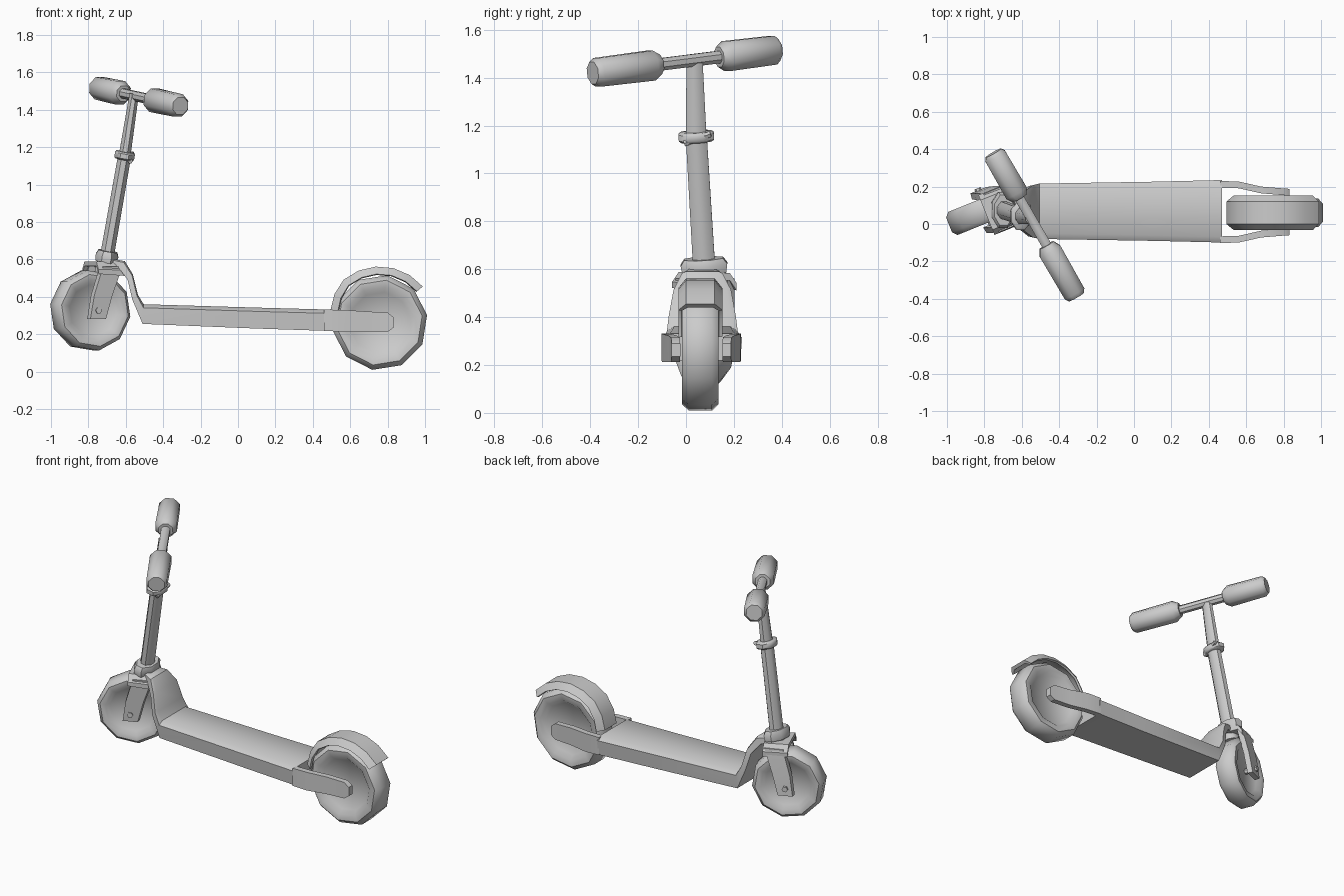
import bpy, bmesh
from math import sin, cos, pi, radians
from mathutils import Vector as V

if "Cube" in bpy.data.objects:
    bpy.data.objects.remove(bpy.data.objects["Cube"])


def loft(name, rings, closed=False, angle=45):
    """Skin a row of equal-length rings; cap the ends unless closed."""
    bm = bmesh.new()
    vs = [[bm.verts.new(p) for p in r] for r in rings]
    n = len(vs[0])
    count = len(vs) if closed else len(vs) - 1
    for i in range(count):
        a, b = vs[i], vs[(i + 1) % len(vs)]
        for j in range(n):
            k = (j + 1) % n
            bm.faces.new((a[j], a[k], b[k], b[j]))
    if not closed:
        bm.faces.new(vs[0])
        bm.faces.new(vs[-1])
    bmesh.ops.recalc_face_normals(bm, faces=bm.faces)
    me = bpy.data.meshes.new(name)
    bm.to_mesh(me)
    bm.free()
    ob = bpy.data.objects.new(name, me)
    bpy.context.collection.objects.link(ob)
    bpy.ops.object.select_all(action='DESELECT')
    ob.select_set(True)
    bpy.context.view_layer.objects.active = ob
    bpy.ops.object.shade_smooth_by_angle(angle=radians(angle))
    return ob


def tube(name, p0, p1, steps, n=8, wide=1.0, side=V((0, 1, 0))):
    """Round part from p0 to p1; steps = (fraction, radius), widened along side."""
    p0, p1 = V(p0), V(p1)
    d = (p1 - p0).normalized()
    u = (side - d * side.dot(d)).normalized()
    v = d.cross(u)
    rings = [[p0.lerp(p1, t) + u * r * wide * cos(2 * pi * (i + .5) / n)
              + v * r * sin(2 * pi * (i + .5) / n) for i in range(n)]
             for t, r in steps]
    return loft(name, rings)


def wheel(name, c, axis, r, w, n=10):
    """Lathed tyre with dished sides."""
    c, up = V(c), V((0, 0, 1))
    fwd = axis.cross(up)
    prof = [(.02, .55), (.62, .6), (.72, .92), (.87, .95), (.97, .6)]
    prof = prof + [(a, -b) for a, b in reversed(prof)]
    rings = [[c + axis * b * w + (fwd * cos(2 * pi * (i + .25) / n)
              + up * sin(2 * pi * (i + .25) / n)) * a * r * 1.03 for i in range(n)]
             for a, b in prof]
    return loft(name, rings, angle=50)


Y = V((0, 1, 0))
steer = V((sin(radians(22)), -cos(radians(22)), 0))
fwd = V((-cos(radians(22)), -sin(radians(22)), 0))
rear_c, front_c = V((.758, .06, .262)), V((-.79, .075, .327))

# Wheels and axles
wheel("rear_wheel", rear_c, Y, .256, .08)
wheel("front_wheel", front_c, steer, .217, .07)
tube("rear_axle", rear_c - Y * .165, rear_c + Y * .155, [(0, .02), (1, .02)], 6)
tube("front_axle", front_c - steer * .125, front_c + steer * .125,
     [(0, .018), (1, .018)], 6, side=V((0, 0, 1)))

# Deck rising into the neck: top point, bottom point, half width, edge chamfer
path = [((-.68, .605), (-.68, .565), .06, .01),
        ((-.605, .59), (-.635, .55), .085, .015),
        ((-.562, .52), (-.59, .49), .12, .02),
        ((-.535, .41), (-.565, .385), .14, .02),
        ((-.505, .36), (-.51, .255), .148, .03),
        ((.10, .342), (.10, .230), .158, .03),
        ((.47, .332), (.47, .218), .167, .03)]
rings = []
for (xt, zt), (xb, zb), w, ch in path:
    t, b = V((xt, .068, zt)), V((xb, .068, zb))
    e = t.lerp(b, .18)
    rings.append([b - Y * (w - ch * .3), e - Y * w, t - Y * (w - ch),
                  t + Y * (w - ch), e + Y * w, b + Y * (w - ch * .3)])
loft("deck_and_neck", rings, angle=35)

# Deck arms holding the rear wheel
for s, nm in ((-1, "near"), (1, "far")):
    rings = []
    for x, z0, z1, off in ((.46, .218, .331, .148), (.56, .213, .33, .145),
                           (.68, .212, .322, .118), (.80, .212, .315, .108),
                           (.832, .235, .29, .106)):
        rings.append([(x, .064 + s * o, z) for o, z in
                      ((off - .018, z0), (off + .018, z0),
                       (off + .018, z1), (off - .018, z1))])
    loft("rear_arm_" + nm, rings, angle=35)

# Rear mudguard: arched section swept over the wheel
section = [(-.092, -.04), (-.06, 0), (.06, 0), (.092, -.04),
           (.078, -.045), (.052, -.022), (-.052, -.022), (-.078, -.045)]
rings = []
for i in range(8):
    a = radians(166 - i * 126 / 7)
    r = .272 + .028 * min(1, i / 2)
    rings.append([(rear_c.x + (r + h) * cos(a), .06 + y, rear_c.z + (r + h) * sin(a))
                  for y, h in section])
loft("rear_mudguard", rings)

# Steering column
low, mid, top = V((-.70, .075, .62)), V((-.606, .043, 1.155)), V((-.555, .035, 1.485))
up = (mid - low).normalized()
tube("lower_stem", low, mid, [(0, .04), (1, .038)], 8, 1.25)
tube("upper_stem", mid, top, [(0, .034), (1, .027)], 8, 1.35)
tube("stem_clamp", mid - up * .022, mid + up * .02,
     [(0, .05), (.2, .058), (.8, .058), (1, .05)], 8, 1.38)
tube("stem_clamp_lever", mid + V((.03, -.05, -.03)), mid + V((.04, .06, .01)),
     [(0, .014), (1, .014)], 6, side=V((0, 0, 1)))
head = low - up * .035
tube("head_collar", head, low + up * .025, [(0, .062), (.6, .066), (1, .055)], 8, 1.6)
tube("head_tube", low - up * .10, low, [(0, .055), (1, .05)], 8)

# Front fork: crown and two blades
crown = low - up * .06
crown = V((crown.x, .08, .562))
rings = []
for o, h in ((-.115, -.02), (-.085, .022), (.085, .022), (.115, -.02)):
    rings.append([crown + steer * o + fwd * f + V((0, 0, z))
                  for f, z in ((-.065, h - .03), (.085, h - .02), (.085, h + .005), (-.065, h))])
loft("fork_crown", rings, angle=35)
for s, nm in ((-1, "far"), (1, "near")):
    rings = []
    for c, w, o in ((crown, .062, .093), (front_c.lerp(crown, .35), .058, .097),
                    (front_c - V((0, 0, .045)), .05, .097)):
        rings.append([c + steer * s * (o + t) + fwd * f for t, f in
                      ((-.017, -w), (.017, -w * .9), (.017, w * .9), (-.017, w))])
    loft("fork_blade_" + nm, rings, angle=35)

# Handlebar and grips
a, b = V((-.752, .38, 1.517)), V((-.308, -.39, 1.42))
tube("handlebar", a.lerp(b, .1), a.lerp(b, .9), [(0, .028), (1, .028)], 8, side=V((0, 0, 1)))
for nm, p, q in (("far", a, a.lerp(b, .315)), ("near", b, b.lerp(a, .36))):
    tube("grip_" + nm, p, q, [(0, .05), (.07, .065), (.88, .068), (1, .045)], 8,
         side=V((0, 0, 1)))
